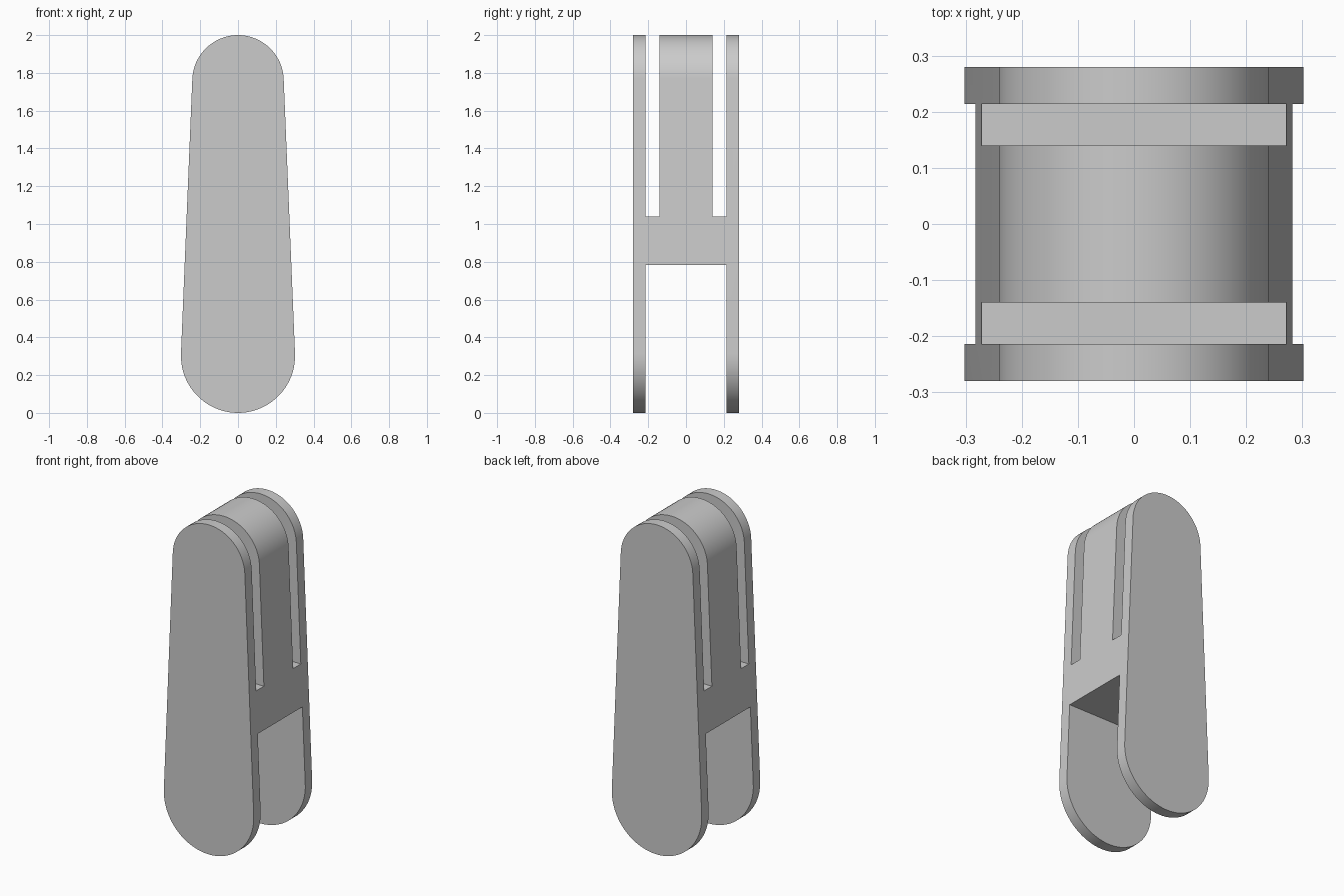
import bpy, bmesh
from math import asin, cos, sin, pi

if "Cube" in bpy.data.objects:
    bpy.data.objects.remove(bpy.data.objects["Cube"], do_unlink=True)

LOW_R, TOP_R, HEIGHT = 0.302, 0.242, 2.0
HALF_DEPTH, PLATE_IN, TONGUE = 0.28, 0.214, 0.14
BRIDGE_LOW, BRIDGE_TOP = 0.782, 1.04

grey = bpy.data.materials.new("plain_grey")
grey.use_nodes = True
colour = (0.6, 0.6, 0.6, 1)
grey.diffuse_color = colour
grey.node_tree.nodes["Principled BSDF"].inputs["Base Color"].default_value = colour


def arc(radius, z, start, end, steps):
    angles = [start + (end - start) * i / steps for i in range(steps + 1)]
    return [(radius * cos(a), z + radius * sin(a)) for a in angles]


def prism(name, outline, axis, low, high):
    """Extrude an outline along y (outline is x, z) or x (outline is y, z)."""
    bm = bmesh.new()
    place = (lambda p: (p[0], low, p[1])) if axis == "y" else (lambda p: (low, p[0], p[1]))
    face = bm.faces.new([bm.verts.new(place(p)) for p in outline])
    new = bmesh.ops.extrude_face_region(bm, geom=[face])["geom"]
    move = (0, high - low, 0) if axis == "y" else (high - low, 0, 0)
    bmesh.ops.translate(bm, vec=move, verts=[v for v in new if isinstance(v, bmesh.types.BMVert)])
    bmesh.ops.recalc_face_normals(bm, faces=bm.faces)
    mesh = bpy.data.meshes.new(name)
    bm.to_mesh(mesh)
    bm.free()
    mesh.materials.append(grey)
    obj = bpy.data.objects.new(name, mesh)
    bpy.context.collection.objects.link(obj)
    return obj


def rectangle(y0, y1, z0, z1):
    return [(y0, z0), (y1, z0), (y1, z1), (y0, z1)]


# Tapered body: two round ends joined by tangent sides
low_z, top_z = LOW_R, HEIGHT - TOP_R
tilt = asin((LOW_R - TOP_R) / (top_z - low_z))
outline = arc(TOP_R, top_z, tilt, pi - tilt, 40) + arc(LOW_R, low_z, pi - tilt, 2 * pi + tilt, 40)
link = prism("clevis_link", outline, "y", -HALF_DEPTH, HALF_DEPTH)

# Lower fork gap and the two upper slots
cutters = [
    prism("fork_cutter", rectangle(-PLATE_IN, PLATE_IN, -0.5, BRIDGE_LOW), "x", -1, 1),
    prism("front_slot_cutter", rectangle(-PLATE_IN, -TONGUE, BRIDGE_TOP, 2.5), "x", -1, 1),
    prism("back_slot_cutter", rectangle(TONGUE, PLATE_IN, BRIDGE_TOP, 2.5), "x", -1, 1),
]
for cutter in cutters:
    cutter.hide_render = True
    cut = link.modifiers.new(cutter.name, "BOOLEAN")
    cut.operation = "DIFFERENCE"
    cut.solver = "EXACT"
    cut.object = cutter

# Bake the cuts and drop the cutters
bpy.context.view_layer.update()
baked = bpy.data.meshes.new_from_object(link.evaluated_get(bpy.context.evaluated_depsgraph_get()))
link.modifiers.clear()
link.data = baked
for cutter in cutters:
    bpy.data.objects.remove(cutter, do_unlink=True)

# Smooth round ends, sharp rims
bpy.ops.object.select_all(action="DESELECT")
link.select_set(True)
bpy.context.view_layer.objects.active = link
bpy.ops.object.shade_smooth_by_angle(angle=pi / 6)
